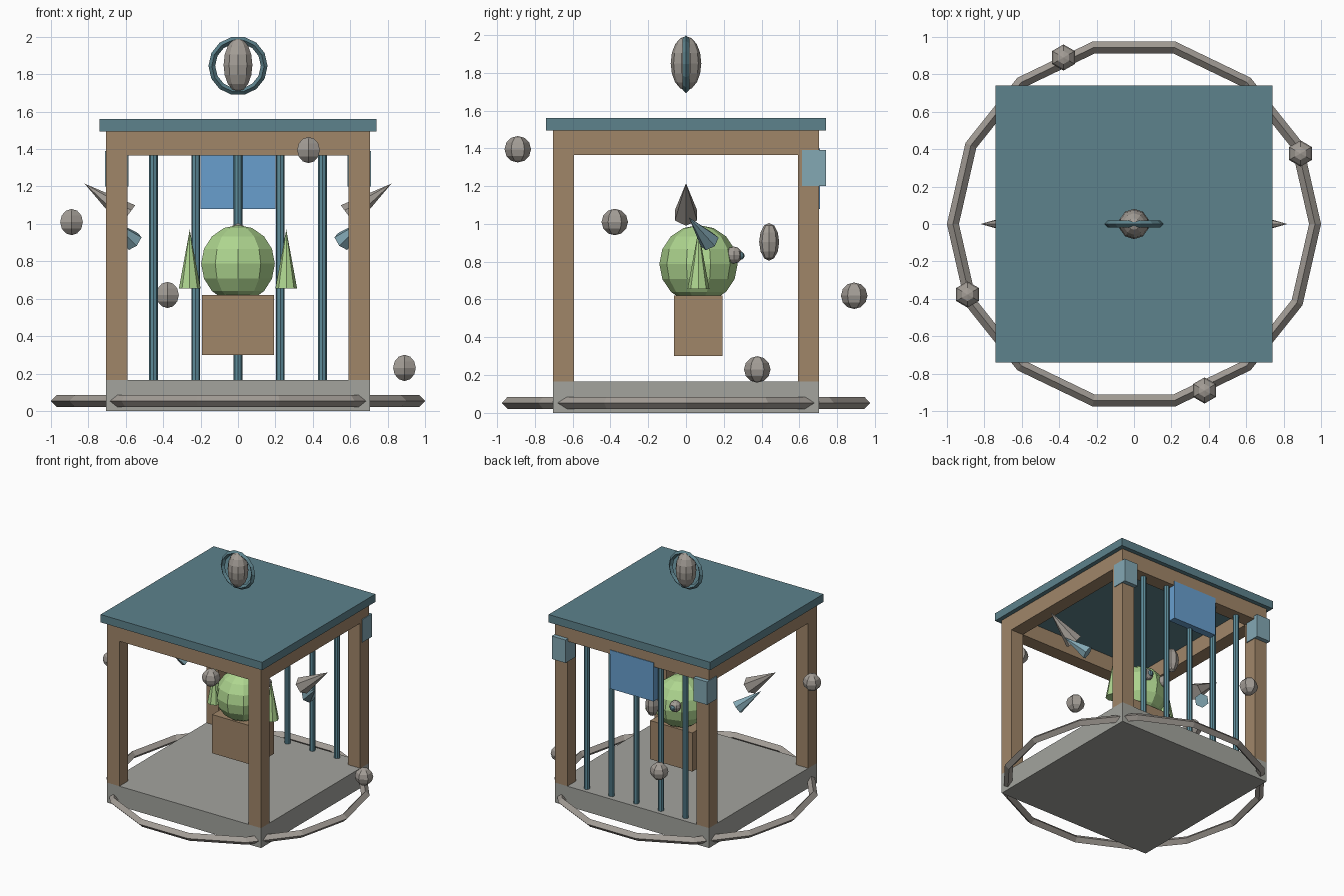
import bpy
from mathutils import Vector

cube = bpy.data.objects.get("Cube")
if cube:
    bpy.data.objects.remove(cube, do_unlink=True)


def linear(c):
    c /= 255
    return c / 12.92 if c <= 0.04045 else ((c + 0.055) / 1.055) ** 2.4


def material(name, r, g, b):
    m = bpy.data.materials.new(name)
    m.use_nodes = True
    color = (linear(r), linear(g), linear(b), 1)
    m.diffuse_color = color
    m.node_tree.nodes["Principled BSDF"].inputs["Base Color"].default_value = color
    return m


stone = material("pale stone", 163, 164, 158)
metal = material("warm grey", 163, 157, 150)
wood = material("brown wood", 160, 134, 105)
slate = material("slate teal", 93, 130, 140)
bar_teal = material("bar teal", 93, 140, 154)
light_teal = material("light teal", 131, 168, 180)
blue = material("panel blue", 104, 159, 206)
green = material("leaf green", 174, 213, 143)


def finish(name, mat):
    ob = bpy.context.object
    ob.name = name
    ob.data.materials.append(mat)
    return ob


def box(name, mat, lo, hi):
    lo, hi = Vector(lo), Vector(hi)
    bpy.ops.mesh.primitive_cube_add(size=1, location=(lo + hi) / 2)
    ob = finish(name, mat)
    ob.scale = hi - lo
    return ob


def ball(name, mat, center, radii, segments, rings):
    bpy.ops.mesh.primitive_uv_sphere_add(segments=segments, ring_count=rings,
                                         radius=1, location=center)
    ob = finish(name, mat)
    ob.scale = radii
    return ob


def cone(name, mat, base, tip, radius, sides):
    base, tip = Vector(base), Vector(tip)
    axis = tip - base
    bpy.ops.mesh.primitive_cone_add(vertices=sides, radius1=radius, radius2=0,
                                    depth=axis.length, location=(base + tip) / 2)
    ob = finish(name, mat)
    ob.rotation_euler = axis.to_track_quat('Z', 'Y').to_euler()
    return ob


def hoop(name, mat, center, major, minor, tilt=0):
    bpy.ops.mesh.primitive_torus_add(major_segments=14, minor_segments=4,
                                     major_radius=major, minor_radius=minor,
                                     location=center, rotation=(tilt, 0, 0))
    return finish(name, mat)


# Base, roof and surrounding hoop
W, T = 0.705, 0.113
FLOOR, BEAM, EAVE = 0.165, 1.365, 1.495
box("base", stone, (-W, -W, 0), (W, W, FLOOR))
box("roof", slate, (-0.74, -0.74, EAVE), (0.74, 0.74, 1.56))
hoop("base_hoop", metal, (0, 0, 0.053), 0.968, 0.032)

# Timber frame: four posts and four beams
for sx, x in (("right", -W), ("left", W - T)):
    for sy, y in (("front", -W), ("back", W - T)):
        box(f"{sy}_{sx}_post", wood, (x, y, FLOOR), (x + T, y + T, BEAM))
    box(f"{sx}_beam", wood, (x, T - W, BEAM), (x + T, W - T, EAVE))
for sy, y in (("front", -W), ("back", W - T)):
    box(f"{sy}_beam", wood, (-W, y, BEAM), (W, y + T, EAVE))

# Back wall: bars and hanging panel
for i in range(5):
    bpy.ops.mesh.primitive_cylinder_add(vertices=8, radius=0.023, depth=BEAM - FLOOR,
                                        location=((i - 2) * 0.226, 0.65, (BEAM + FLOOR) / 2))
    finish(f"bar_{i + 1}", bar_teal)
box("back_panel", blue, (-0.2, 0.65, 1.08), (0.2, 0.71, 1.4))

# Seated figure: body, head and nose
box("body", wood, (-0.193, -0.063, 0.3), (0.193, 0.193, 0.62))
ball("head", green, (0, 0.066, 0.787), (0.207, 0.207, 0.207), 10, 8)
ball("floating_nose", metal, (0, 0.44, 0.905), (0.055, 0.053, 0.1), 8, 6)

# Mirrored parts
for side, s in (("left", 1), ("right", -1)):
    cone(f"{side}_ear", green, (s * 0.258, 0.066, 0.655), (s * 0.258, 0.066, 0.97), 0.058, 8)
    ball(f"{side}_eye", metal, (s * 0.08, 0.253, 0.835), (0.045, 0.045, 0.045), 8, 6)
    ball(f"{side}_pupil", slate, (s * 0.08, 0.288, 0.832), (0.022, 0.022, 0.022), 8, 6)
    cone(f"{side}_grey_spike", metal, (s * 0.59, 0, 1.045), (s * 0.82, 0, 1.215), 0.068, 6)
    cone(f"{side}_teal_spike", light_teal, (s * 0.558, 0.125, 0.905),
         (s * 0.7, 0.015, 1.035), 0.055, 6)
    box(f"{side}_corner_block", light_teal, (s * 0.648 - 0.063, 0.613, 1.2),
        (s * 0.648 + 0.063, 0.74, 1.39))

# Lantern floating over the roof
ball("lantern_core", metal, (0, 0, 1.85), (0.081, 0.081, 0.143), 10, 8)
hoop("lantern_hoop", slate, (0, 0, 1.845), 0.14, 0.018, 1.5708)

# Orbs rising around the frame, a quarter turn apart
x, y = 0.89, 0.377
for i in range(4):
    z = (0.23, 0.62, 1.01, 1.395)[i]
    ball(f"orb_{i + 1}", metal, (x, y, z), (0.07, 0.07, 0.07), 6, 6)
    x, y = -y, x
